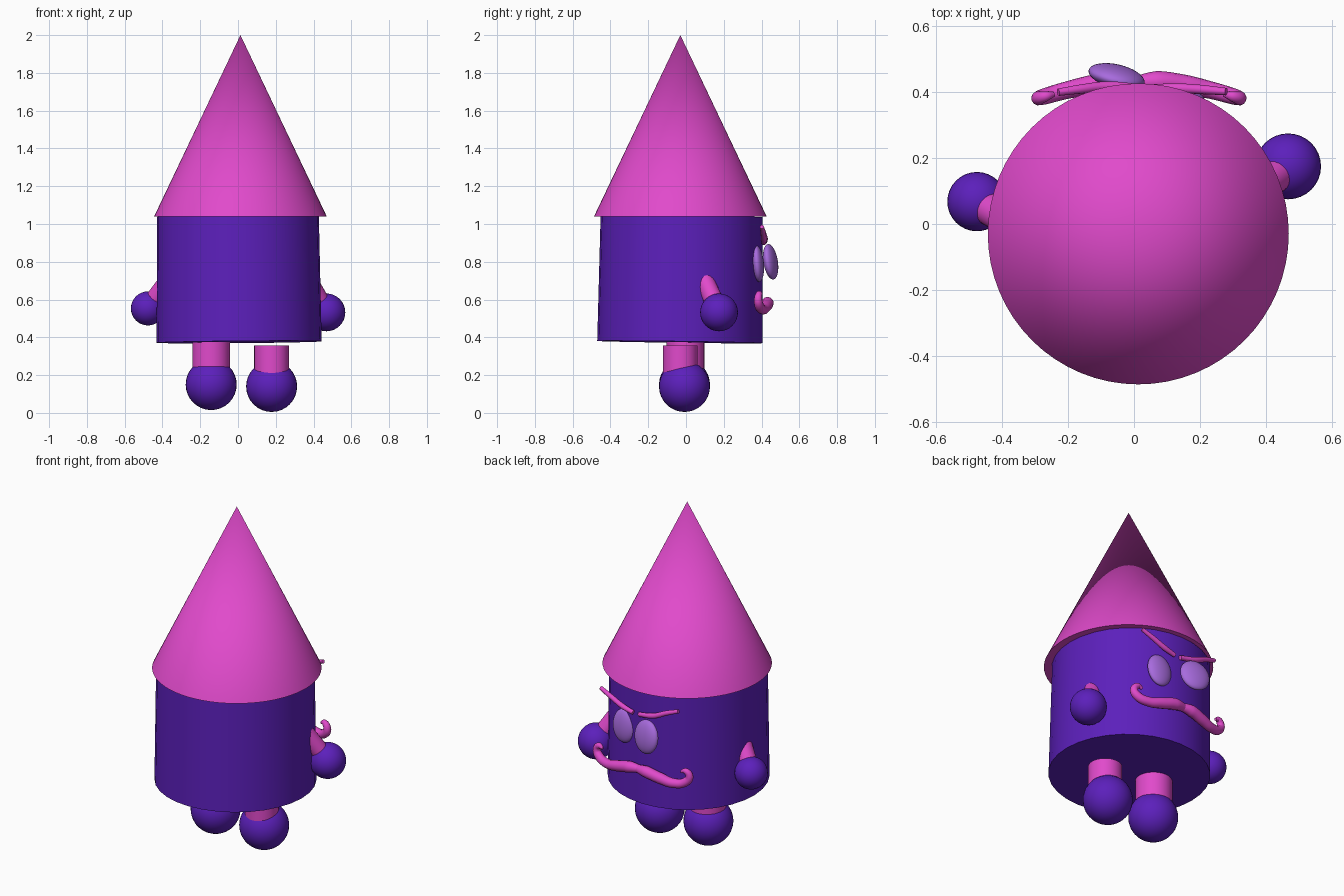
import bpy, math
from mathutils import Vector

if "Cube" in bpy.data.objects:
    bpy.data.objects.remove(bpy.data.objects["Cube"])


def material(name, color):
    m = bpy.data.materials.new(name)
    m.diffuse_color = (*color, 1)
    m.use_nodes = True
    m.node_tree.nodes["Principled BSDF"].inputs["Base Color"].default_value = m.diffuse_color
    return m


PURPLE = material("purple", (0.107, 0.014, 0.50))
PINK = material("pink", (0.75, 0.068, 0.60))
LILAC = material("lilac", (0.39, 0.147, 0.73))


def finish(name, mat):
    ob = bpy.context.object
    ob.name = name
    ob.data.materials.append(mat)
    bpy.ops.object.shade_smooth_by_angle(angle=math.radians(35))
    return ob


def frustum(name, mat, a, b, r1, r2, sides=32):
    a, b = Vector(a), Vector(b)
    d = b - a
    bpy.ops.mesh.primitive_cone_add(vertices=sides, radius1=r1, radius2=r2,
                                    depth=d.length, location=(a + b) / 2,
                                    rotation=d.to_track_quat('Z', 'Y').to_euler())
    return finish(name, mat)


def ball(name, mat, loc, size, rot=(0, 0, 0)):
    bpy.ops.mesh.primitive_uv_sphere_add(segments=32, ring_count=16, radius=1,
                                         location=loc,
                                         rotation=[math.radians(r) for r in rot])
    bpy.context.object.scale = size
    bpy.ops.object.transform_apply(location=False, rotation=False, scale=True)
    return finish(name, mat)


def tube(name, mat, points, bevel):
    # points are (x, y, z, relative radius)
    cu = bpy.data.curves.new(name, 'CURVE')
    cu.dimensions = '3D'
    cu.bevel_depth = bevel
    cu.bevel_resolution = 4
    cu.resolution_u = 8
    cu.use_fill_caps = True
    sp = cu.splines.new('BEZIER')
    sp.bezier_points.add(len(points) - 1)
    for bp, (x, y, z, r) in zip(sp.bezier_points, points):
        bp.co = (x, y, z)
        bp.radius = r
        bp.handle_left_type = bp.handle_right_type = 'AUTO'
    cu.materials.append(mat)
    ob = bpy.data.objects.new(name, cu)
    bpy.context.collection.objects.link(ob)
    return ob


# body and pointed hat
frustum("body", PURPLE, (0.006, -0.033, 0.375), (0.0, -0.024, 1.042), 0.437, 0.428)
frustum("hat", PINK, (0.013, -0.03, 1.04), (0.013, -0.03, 2.0), 0.457, 0, 64)

# legs and feet
for side, x, leg_y, foot_z, r, top in (("left", -0.142, -0.003, 0.15, 0.1, 0.385),
                                       ("right", 0.178, -0.03, 0.14, 0.092, 0.357)):
    frustum(side + "_leg", PINK, (x, leg_y, 0.15), (x, leg_y, top), r, r)
    ball(side + "_foot", PURPLE, (x, -0.008, foot_z), (0.135,) * 3)

# arms and hands
for side, shoulder, hand, r in (
        ("left", (-0.36, 0.0, 0.71), (-0.477, 0.068, 0.553), 0.09),
        ("right", (0.36, 0.09, 0.72), (0.468, 0.175, 0.532), 0.1)):
    frustum(side + "_arm", PINK, shoulder, hand, 0.05, 0.05, 24)
    ball(side + "_hand", PURPLE, hand, (r,) * 3)

# eyes
ball("left_eye", LILAC, (-0.053, 0.448, 0.80), (0.087, 0.034, 0.095), (9, 0, -13))
ball("right_eye", LILAC, (0.14, 0.38, 0.79), (0.075, 0.032, 0.097), (5, 0, -4))

# eyebrows
tube("left_eyebrow", PINK, [(0.02, 0.412, 0.90, 0.9), (-0.08, 0.418, 0.92, 1.1),
                            (-0.16, 0.41, 0.955, 1), (-0.23, 0.40, 0.98, 0.8)], 0.014)
tube("right_eyebrow", PINK, [(0.06, 0.412, 0.90, 0.9), (0.13, 0.412, 0.92, 1.1),
                             (0.21, 0.408, 0.955, 1), (0.28, 0.402, 0.985, 0.8)], 0.014)

# moustache: two mirrored halves with curled tips
half = [(-0.01, 0.428, 0.585, 0.7), (0.055, 0.432, 0.582, 1.05), (0.14, 0.422, 0.562, 1),
        (0.22, 0.406, 0.548, 0.85), (0.285, 0.388, 0.567, 0.8), (0.305, 0.382, 0.602, 0.7),
        (0.285, 0.388, 0.63, 0.55), (0.258, 0.394, 0.622, 0.25)]
for side, s in (("left", -1), ("right", 1)):
    tube(side + "_moustache", PINK,
         [(0.015 + s * x, y, z, r) for x, y, z, r in half], 0.031)
